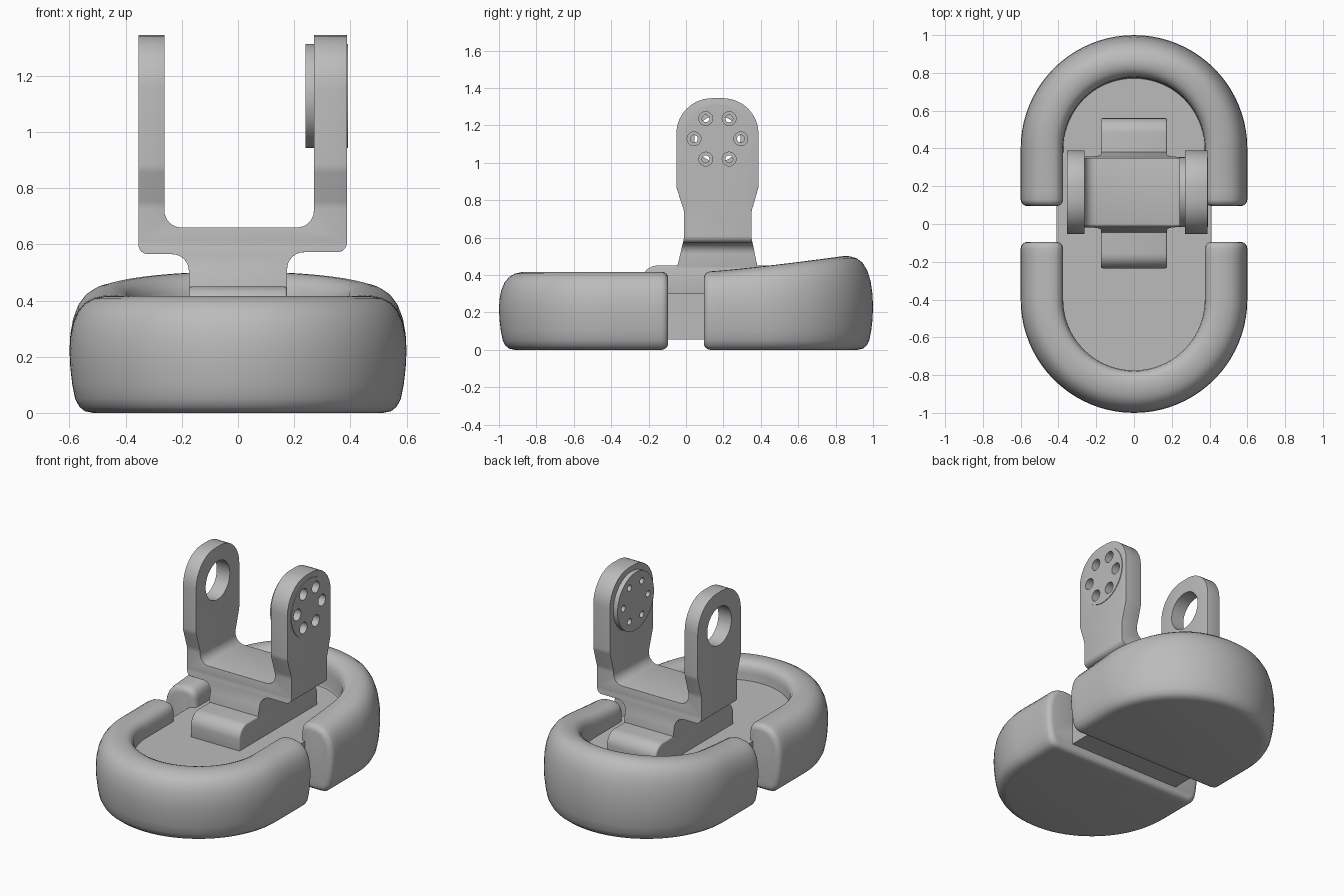
import bpy, bmesh, math
from mathutils import Vector, Matrix

cube = bpy.data.objects.get("Cube")
if cube:
    bpy.data.objects.remove(cube, do_unlink=True)

grey = bpy.data.materials.new("plain grey")
grey.use_nodes = True
COLOUR = (0.5, 0.5, 0.5, 1)
grey.diffuse_color = COLOUR
grey.node_tree.nodes["Principled BSDF"].inputs["Base Color"].default_value = COLOUR


def make(name, bm):
    bmesh.ops.recalc_face_normals(bm, faces=bm.faces[:])
    mesh = bpy.data.meshes.new(name)
    bm.to_mesh(mesh)
    bm.free()
    mesh.materials.append(grey)
    ob = bpy.data.objects.new(name, mesh)
    bpy.context.collection.objects.link(ob)
    return ob


def rounded(corners, steps=8):
    """Polygon from (u, v, radius) corners, each replaced by a tangent arc."""
    out = []
    for i, (u, v, r) in enumerate(corners):
        p = Vector((u, v))
        if r == 0:
            out.append(p)
            continue
        a = (Vector(corners[i - 1][:2]) - p).normalized()
        b = (Vector(corners[(i + 1) % len(corners)][:2]) - p).normalized()
        half = a.angle(b) / 2
        centre = p + (a + b).normalized() * r / math.sin(half)
        start = p + a * r / math.tan(half) - centre
        sweep = start.angle_signed(p + b * r / math.tan(half) - centre)
        for k in range(steps + 1):
            out.append(centre + Matrix.Rotation(-sweep * k / steps, 2) @ start)
    return out


def prism(name, points, axis, lo, hi):
    """Extrude a polygon along an axis; the polygon lies in the other two."""
    def place(p, w):
        co = list(p)
        co.insert(axis, w)
        return co
    bm = bmesh.new()
    face = bm.faces.new([bm.verts.new(place(p, lo)) for p in points])
    new = bmesh.ops.extrude_face_region(bm, geom=[face])["geom"]
    shift = Vector(place((0, 0), hi - lo))
    bmesh.ops.translate(bm, vec=shift, verts=[g for g in new if isinstance(g, bmesh.types.BMVert)])
    return make(name, bm)


def disc(name, y, z, radius, lo, hi, sides=48):
    ring = [(y + radius * math.cos(math.tau * k / sides),
             z + radius * math.sin(math.tau * k / sides)) for k in range(sides)]
    return prism(name, ring, 0, lo, hi)


def bake(ob):
    graph = bpy.context.evaluated_depsgraph_get()
    mesh = bpy.data.meshes.new_from_object(ob.evaluated_get(graph))
    ob.modifiers.clear()
    ob.data = mesh


def boolean(ob, other, operation):
    mod = ob.modifiers.new("boolean", "BOOLEAN")
    mod.object, mod.operation, mod.solver = other, operation, "EXACT"
    bake(ob)
    bpy.data.objects.remove(other, do_unlink=True)


def bevel(ob, width, angle, segments=3):
    mod = ob.modifiers.new("bevel", "BEVEL")
    mod.width, mod.segments = width, segments
    mod.limit_method, mod.angle_limit = "ANGLE", math.radians(angle)
    bake(ob)


# Padded shells: a lip profile (radius, height) swept round a U, floor filled in
LIP = [(.375, .26), (.375, .35), (.38, .38), (.395, .403), (.42, .414), (.45, .417),
       (.48, .415), (.515, .407), (.545, .39), (.57, .36), (.587, .32), (.597, .27),
       (.6, .22), (.597, .16), (.59, .1), (.58, .05), (.565, .022), (.545, .006), (.515, 0)]
ARC, STRAIGHT, GAP = .4, 4, .095


def shell(name, side, rise):
    path = [(1, 0, GAP + (ARC - GAP) * k / STRAIGHT) for k in range(STRAIGHT)]
    path += [(math.cos(math.pi * k / 40), math.sin(math.pi * k / 40), ARC) for k in range(41)]
    path += [(-1, 0, p[2]) for p in reversed(path[:STRAIGHT])]
    bm = bmesh.new()
    rows = []
    for c, s, base in path:
        row = []
        for r, z in LIP:
            y = base + r * s
            climb = min(max((y - .1) / .75, 0), 1) ** 1.2 * rise
            lift = climb * max(z - .2, 0) / .217
            row.append(bm.verts.new((r * c, side * y, z + lift)))
        rows.append(row)
    for a, b in zip(rows, rows[1:]):
        for k in range(len(LIP) - 1):
            bm.faces.new((a[k], a[k + 1], b[k + 1], b[k]))
    bm.faces.new([row[0] for row in rows])
    bm.faces.new([row[-1] for row in rows])
    bm.faces.new(rows[0] + rows[-1][::-1])
    ob = make(name, bm)
    bevel(ob, .035, 50, 4)
    return ob


shell("front_shell", -1, 0)
shell("back_shell", 1, .085)

# Sole plate joining both shells
prism("sole_plate", rounded([(-.41, -.81, .4), (.41, -.81, .4), (.41, .81, .4), (-.41, .81, .4)], 16),
      2, .055, .3)

# Ankle block on the plate
block = prism("ankle_block", rounded([(-.235, .28, 0), (-.235, .45, .08), (.56, .45, .08), (.56, .28, 0)]),
              0, -.175, .175)
bevel(block, .01, 50)

# Yoke: the front outline crossed with the side outline
yoke = prism("yoke", rounded([
    (-.175, .43, 0), (-.175, .565, .06), (-.355, .565, .035), (-.355, 1.4, 0),
    (-.262, 1.4, 0), (-.262, .66, .06), (.27, .66, .06), (.27, 1.4, 0),
    (.388, 1.4, 0), (.388, .572, .035), (.175, .572, .06), (.175, .43, 0)]), 1, -.3, .6)
side_outline = prism("side_outline", rounded([
    (-.05, .43, 0), (-.01, .6, .1), (-.01, .74, .1), (-.052, .87, .1), (-.052, 1.345, .19),
    (.388, 1.345, .19), (.388, .87, .1), (.35, .74, .1), (.35, .6, .1), (.385, .43, 0)]), 0, -.6, .6)
boolean(yoke, side_outline, "INTERSECT")
bevel(yoke, .018, 40)

# Bearing hole in the right arm, bolt plate on the left arm
PIVOT_Y, PIVOT_Z = .168, 1.128
boolean(yoke, disc("bearing_cutter", PIVOT_Y, PIVOT_Z, .123, -.5, -.1), "DIFFERENCE")
plate = disc("bolt_plate", PIVOT_Y, PIVOT_Z, .185, .24, .392, 64)

# Six stepped bolt holes through the plate and the arm
for k in range(6):
    y = PIVOT_Y + .125 * math.cos(math.tau * k / 6)
    z = PIVOT_Z + .125 * math.sin(math.tau * k / 6)
    for part in (yoke, plate):
        boolean(part, disc("bolt_cutter", y, z, .02, .1, .5, 24), "DIFFERENCE")
        boolean(part, disc("head_cutter", y, z, .037, .3, .5, 24), "DIFFERENCE")

# Smooth shading with sharp edges kept
for ob in bpy.context.collection.objects:
    if ob.type == "MESH" and grey.name in ob.data.materials:
        ob.select_set(True)
        bpy.context.view_layer.objects.active = ob
bpy.ops.object.shade_smooth_by_angle(angle=math.radians(35))
